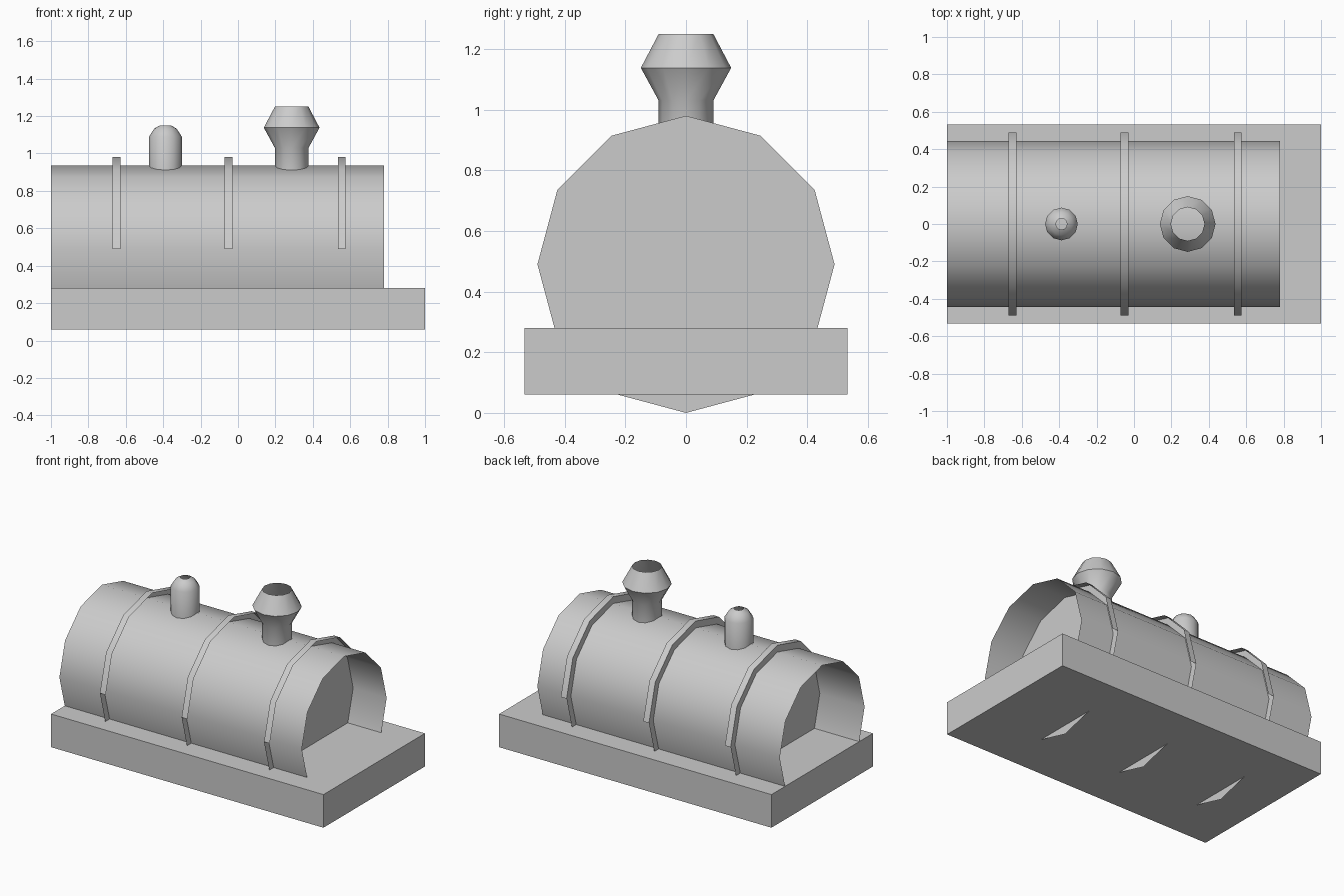
import bpy
from math import sin, cos, radians, tau

if "Cube" in bpy.data.objects:
    bpy.data.objects.remove(bpy.data.objects["Cube"])

AXIS_Z = 0.49   # height of the boiler axis


def make(name, verts, faces, smooth=True):
    me = bpy.data.meshes.new(name)
    me.from_pydata(verts, [], faces)
    me.update()
    ob = bpy.data.objects.new(name, me)
    bpy.context.collection.objects.link(ob)
    if smooth:
        bpy.ops.object.select_all(action='DESELECT')
        ob.select_set(True)
        bpy.context.view_layer.objects.active = ob
        bpy.ops.object.shade_smooth_by_angle(angle=radians(35))
    return ob


def arc(r, x, start, count):
    """Points in 30 degree steps around the boiler axis."""
    return [(x, r * cos(radians(start + 30 * i)), AXIS_Z + r * sin(radians(start + 30 * i)))
            for i in range(count)]


def arch(r, x0, x1, start, segs):
    """Open sheet bent around the boiler axis."""
    n = segs + 1
    verts = arc(r, x0, start, n) + arc(r, x1, start, n)
    return verts, [(i, i + 1, n + i + 1, n + i) for i in range(segs)]


def lathe(name, x, profile, sides=12):
    """Open tube turned around a vertical axis."""
    verts = [(x + r * cos(tau * k / sides), r * sin(tau * k / sides), z)
             for r, z in profile for k in range(sides)]
    faces = [(i * sides + k, i * sides + (k + 1) % sides,
              (i + 1) * sides + (k + 1) % sides, (i + 1) * sides + k)
             for i in range(len(profile) - 1) for k in range(sides)]
    return make(name, verts, faces)


# Base slab
bpy.ops.mesh.primitive_cube_add(size=1, location=(0, 0, 0.17))
base = bpy.context.object
base.name = "base"
base.scale = (2, 1.064, 0.22)

# Boiler shell, open at both ends
make("boiler", *arch(0.445, -1, 0.78, -30, 8))

# Bands: upper half rim with a full thin disc at its left edge
for i, x in enumerate((-0.65, -0.05, 0.555)):
    verts, faces = arch(0.49, x - 0.021, x + 0.021, 0, 6)
    make(f"band_{i + 1}", verts, faces)
    make(f"bulkhead_{i + 1}", arc(0.49, x - 0.021, 0, 12), [tuple(range(11, -1, -1))], False)

# Chimney and steam dome
lathe("chimney", 0.287, [(0.09, 0.88), (0.09, 1.03), (0.149, 1.138), (0.09, 1.25)])
lathe("steam_dome", -0.388, [(0.0875, 0.88), (0.0875, 1.09), (0.06, 1.133), (0.03, 1.15)])
